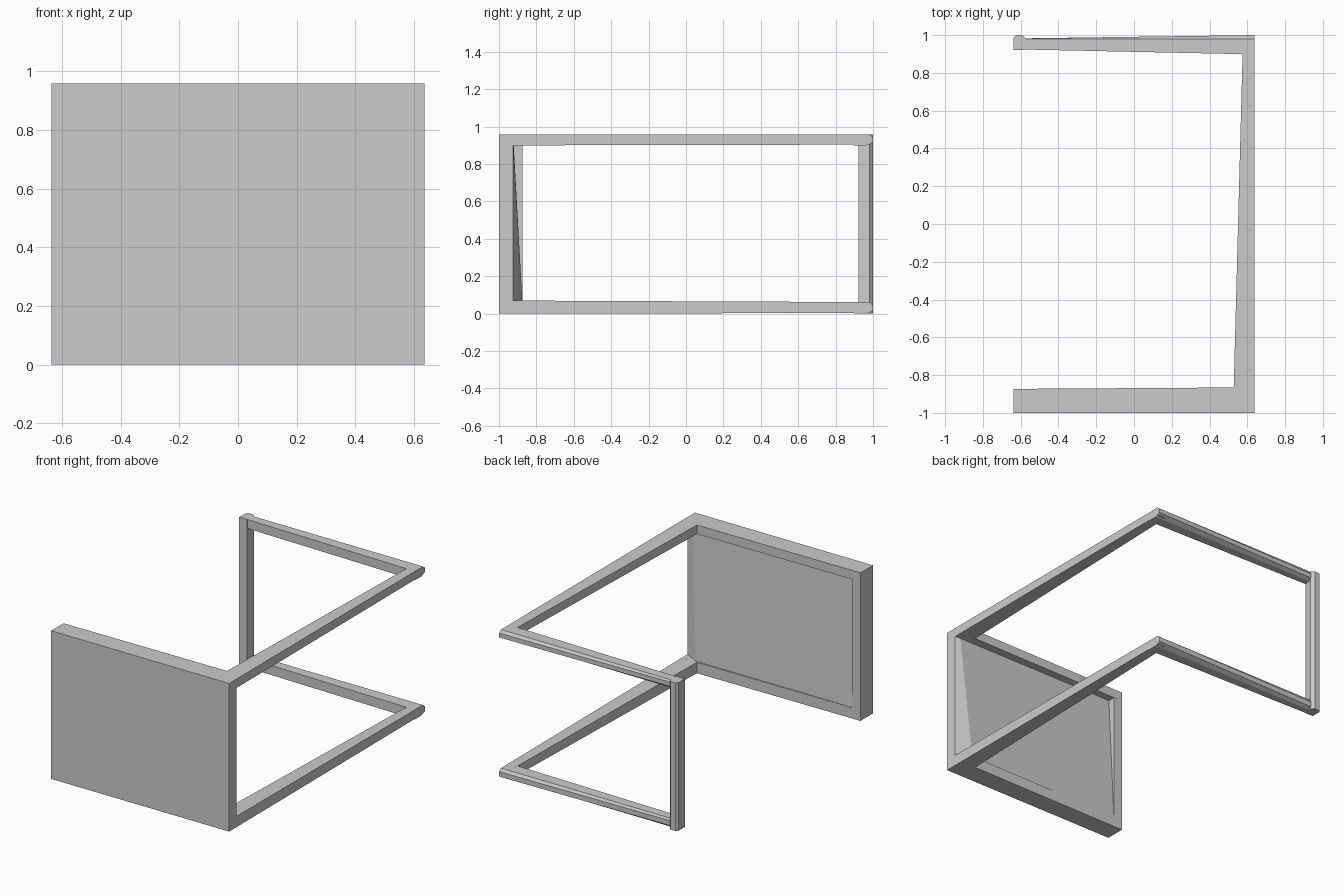
import bpy, bmesh

if "Cube" in bpy.data.objects:
    bpy.data.objects.remove(bpy.data.objects["Cube"])


def loft(name, a, b):
    """Solid between two matching 3D cross-sections."""
    bm = bmesh.new()
    va = [bm.verts.new(p) for p in a]
    vb = [bm.verts.new(p) for p in b]
    n = len(a)
    bm.faces.new(va)
    bm.faces.new(vb[::-1])
    for i in range(n):
        j = (i + 1) % n
        bm.faces.new((va[j], va[i], vb[i], vb[j]))
    bmesh.ops.recalc_face_normals(bm, faces=bm.faces)
    mesh = bpy.data.meshes.new(name)
    bm.to_mesh(mesh)
    bm.free()
    ob = bpy.data.objects.new(name, mesh)
    bpy.context.collection.objects.link(ob)
    return ob


def prism(name, outline, z0, z1):
    """Vertical extrusion of an xy outline."""
    return loft(name, [(x, y, z0) for x, y in outline],
                [(x, y, z1) for x, y in outline])


W = 0.637   # half width
H = 0.958   # height

# Front panel: back face leans, thicker at the bottom
loft("front_panel",
     [(-W, -1, 0.03), (W, -1, 0.03), (W, -0.925, 0.03), (0.54, -0.873, 0.03), (-W, -0.873, 0.03)],
     [(-W, -1, 0.93), (W, -1, 0.93), (W, -0.925, 0.93), (0.60, -0.923, 0.93), (-W, -0.923, 0.93)])

# Raised rim along the panel's outer side
prism("panel_side_rim", [(-W, -1), (-0.575, -1), (-0.575, -0.873), (-W, -0.873)], 0, H)

# Upper and lower C-shaped frames: front rail, long side rail, back rail
for level, z0, z1 in (("lower", 0.0, 0.07), ("upper", 0.90, H)):
    prism(level + "_front_rail",
          [(-W, -1), (W, -1), (W, -0.865), (-W, -0.873)], z0, z1)
    zt = z1 - (0.008 if level == "lower" else 0)
    loft(level + "_side_rail",
         [(0.527, -0.9, z0), (W, -0.9, z0), (W, -0.9, z1), (0.527, -0.9, z1)],
         [(0.577, 0.98, z0 + 0.004), (W, 0.98, z0 + 0.004), (W, 0.98, zt), (0.577, 0.98, zt)])

    # Back rail has a chamfered outer edge that widens to the right
    def section(x, front, back):
        return [(x, front, z0), (x, 0.965, z0), (x, back, z0 + 0.015),
                (x, back, zt - 0.015), (x, 0.98, zt), (x, front, zt)]
    loft(level + "_back_rail", section(-W, 0.925, 0.982), section(W, 0.898, 1.0))

# Back post with a chamfered ridge on its outer face
prism("back_post", [(-W, 0.922), (-0.58, 0.922), (-0.57, 0.98), (-0.59, 1.0),
                    (-0.625, 1.0), (-W, 0.985)], 0, H)
